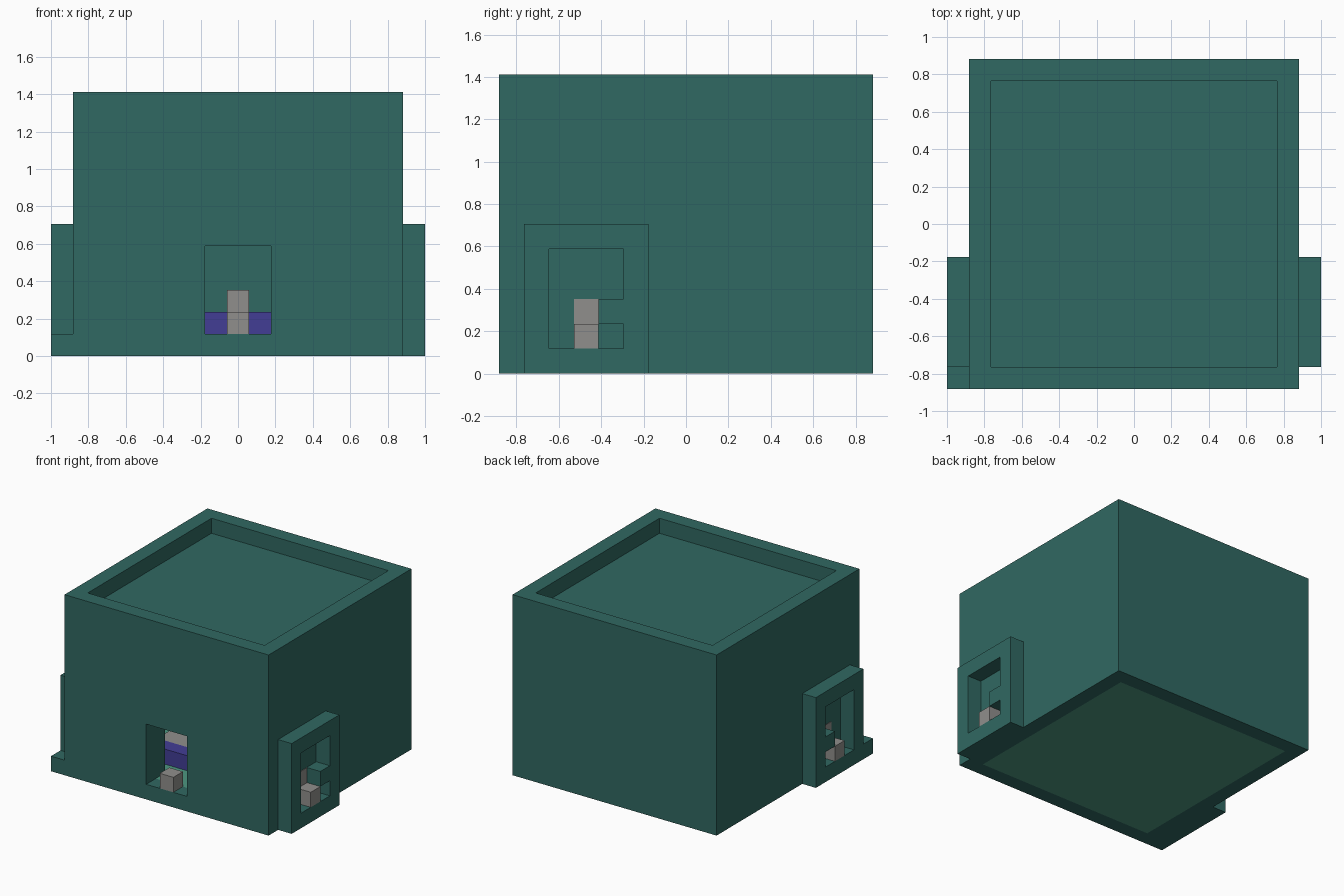
import bpy, bmesh
from mathutils import Vector

U = 2 / 17  # one block

cube = bpy.data.objects.get("Cube")
if cube:
    bpy.data.objects.remove(cube, do_unlink=True)


def material(name, rgb):
    m = bpy.data.materials.new(name)
    m.use_nodes = True
    color = (*rgb, 1)
    m.diffuse_color = color
    m.node_tree.nodes["Principled BSDF"].inputs["Base Color"].default_value = color
    return m


TEAL = material("teal_clay", (0.030, 0.140, 0.122))
GREY = material("grey_stone", (0.28, 0.275, 0.265))
BLUE = material("blue_cloth", (0.055, 0.048, 0.30))
GREEN = material("green_floor", (0.075, 0.31, 0.22))


def box(name, mat, x, y, z):
    """Box from (min, max) pairs, measured in blocks."""
    bm = bmesh.new()
    bmesh.ops.create_cube(bm, size=1)
    spans = (x, y, z)
    for v in bm.verts:
        v.co = Vector([(a + b) / 2 + c * (b - a) for (a, b), c in zip(spans, v.co)]) * U
    mesh = bpy.data.meshes.new(name)
    bm.to_mesh(mesh)
    bm.free()
    mesh.materials.append(mat)
    obj = bpy.data.objects.new(name, mesh)
    bpy.context.collection.objects.link(obj)
    return obj


def cut(target, *spans):
    """Subtract a box from the target and discard the cutter."""
    cutter = box("cutter", TEAL, *spans)
    cutter.hide_render = True
    mod = target.modifiers.new("cut", 'BOOLEAN')
    mod.operation = 'DIFFERENCE'
    mod.solver = 'EXACT'
    mod.object = cutter
    bpy.context.view_layer.objects.active = target
    bpy.ops.object.modifier_apply(modifier=mod.name)
    bpy.data.objects.remove(cutter, do_unlink=True)


# Hollow house with a sunken roof and a front doorway
house = box("house_walls", TEAL, (-7.5, 7.5), (-7.5, 7.5), (0, 12))
cut(house, (-6.5, 6.5), (-6.5, 6.5), (-1, 10))
cut(house, (-6.5, 6.5), (-6.5, 6.5), (11, 13))
cut(house, (-1.5, 1.5), (-8, -6), (1, 5))
box("floor", GREEN, (-6.5, 6.5), (-6.5, 6.5), (0, 1))

# Doorway: step and inner jambs
box("door_step", GREY, (-0.5, 0.5), (-7.5, -6.5), (1, 2))
for side, s in (("left", 1), ("right", -1)):
    box(side + "_jamb", TEAL, sorted((s * 1.5, s * 2.5)), (-6.5, -5.5), (1, 6))

# Interior furniture
box("blue_bench", BLUE, (-3.5, 3.5), (-4.5, -3.5), (1, 2))
box("stone_platform", GREY, (-3.5, 3.5), (-3.5, -0.5), (1, 2))
box("stone_seat", GREY, (-0.5, 0.5), (-2.5, -1.5), (2, 3))

# Framed niche on each side wall
for side, s in (("left", 1), ("right", -1)):
    x = sorted((s * 7.5, s * 8.5))
    frame = box(side + "_niche_frame", TEAL, x, (-6.5, -1.5), (0, 6))
    cut(frame, sorted((s * 7, s * 9)), (-5.5, -3.5), (1, 5))
    cut(frame, sorted((s * 7, s * 9)), (-3.6, -2.5), (1, 2))
    cut(frame, sorted((s * 7, s * 9)), (-3.6, -2.5), (3, 5))
    box(side + "_niche_step", GREY, x, (-4.5, -3.5), (1, 2))
    box(side + "_niche_plate", GREY, sorted((s * 7.48, s * 7.53)), (-4.5, -3.5), (2, 3))

# Low corner step
box("corner_step", TEAL, (-8.5, -7.5), (-7.5, -6.5), (0, 1))
